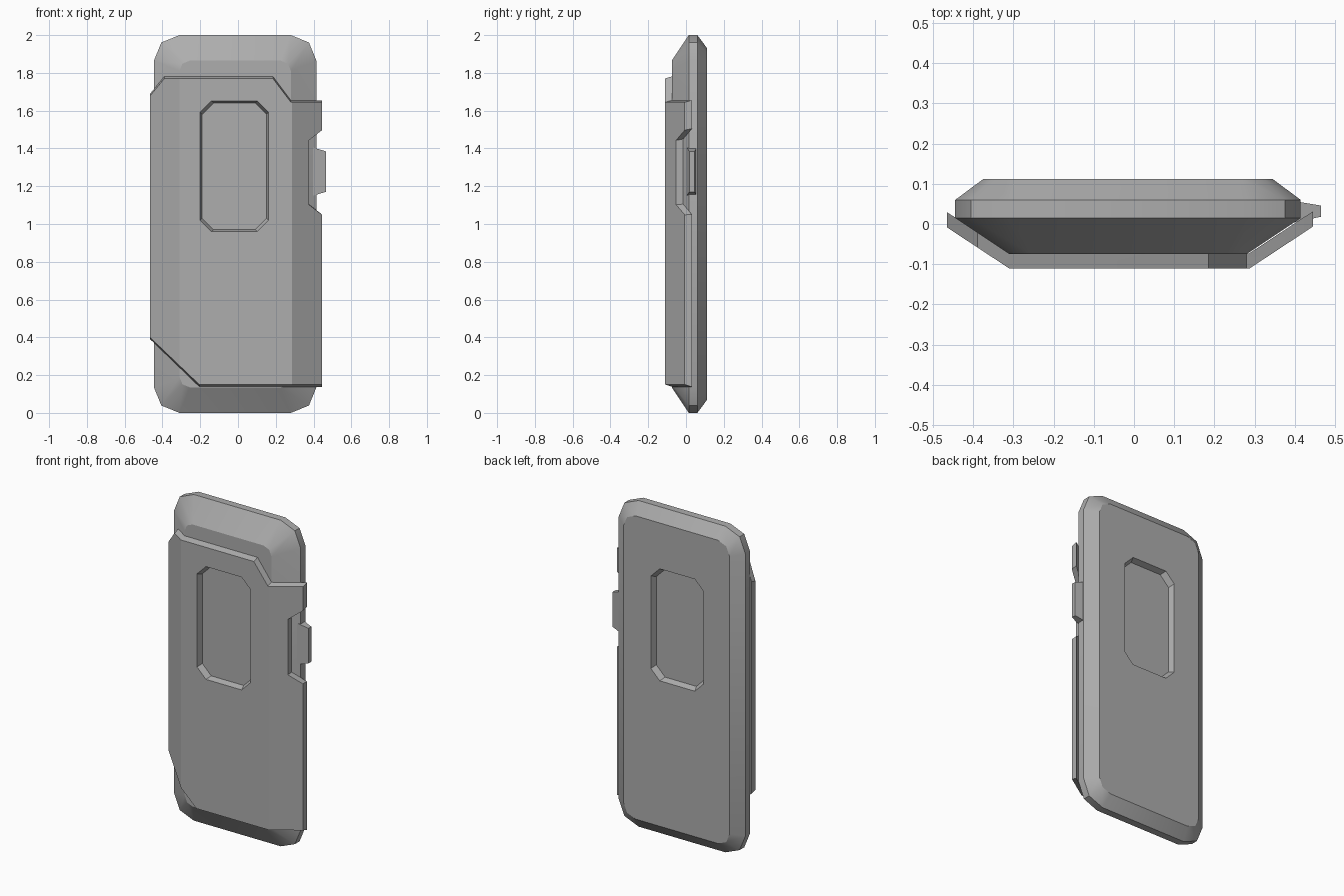
import bpy, bmesh
from mathutils import Vector
from math import radians

cube = bpy.data.objects.get("Cube")
if cube:
    bpy.data.objects.remove(cube, do_unlink=True)

grey = bpy.data.materials.new("panel grey")
grey.use_nodes = True
COLOUR = (0.42, 0.42, 0.42, 1)
grey.diffuse_color = COLOUR
grey.node_tree.nodes["Principled BSDF"].inputs["Base Color"].default_value = COLOUR


def make(name, bm):
    bmesh.ops.recalc_face_normals(bm, faces=bm.faces)
    mesh = bpy.data.meshes.new(name)
    bm.to_mesh(mesh)
    bm.free()
    mesh.materials.append(grey)
    ob = bpy.data.objects.new(name, mesh)
    bpy.context.collection.objects.link(ob)
    return ob


def loft(name, loops):
    """Join equal-length point loops and cap both ends."""
    bm = bmesh.new()
    rings = [[bm.verts.new(p) for p in loop] for loop in loops]
    n = len(rings[0])
    for a, b in zip(rings, rings[1:]):
        for i in range(n):
            j = (i + 1) % n
            bm.faces.new((a[i], a[j], b[j], b[i]))
    bm.faces.new(rings[0])
    bm.faces.new(rings[-1])
    return make(name, bm)


def corner_rect(x0, x1, z0, z1, r, y, rounded=False):
    """Rectangle in the xz plane with chamfered or two-step corners."""
    k = r * 0.29
    pts = []
    for x, z, sx, sz in ((x1, z1, -1, -1), (x0, z1, 1, -1), (x0, z0, 1, 1), (x1, z0, -1, 1)):
        corner = [(x, y, z + sz * r), (x + sx * r, y, z)]
        if rounded:
            corner.insert(1, (x + sx * k, y, z + sz * k))
        pts += corner if sx == sz else corner[::-1]
    return pts


def select_only(ob):
    bpy.ops.object.select_all(action='DESELECT')
    ob.select_set(True)
    bpy.context.view_layer.objects.active = ob


def cut(ob, cutter):
    mod = ob.modifiers.new("window cut", 'BOOLEAN')
    mod.operation = 'DIFFERENCE'
    mod.solver = 'EXACT'
    mod.object = cutter
    select_only(ob)
    bpy.ops.object.modifier_apply(modifier=mod.name)
    bpy.data.objects.remove(cutter, do_unlink=True)


def body_loop(inset, r, y):
    return corner_rect(-0.445 + inset, 0.415 - inset, inset, 2 - inset, r, y, True)


def window_loop(grow, y):
    return corner_rect(-0.185 - grow, 0.147 + grow, 0.975 - grow, 1.636 + grow, 0.06, y)


# Bevelled slab
door_body = loft("door_body", [
    body_loop(0.135, 0.055, -0.075), body_loop(0, 0.135, 0.015),
    body_loop(0, 0.135, 0.06), body_loop(0.07, 0.08, 0.112)])
cut(door_body, loft("back_cutter", [window_loop(0, 0.078), window_loop(0.026, 0.146)]))

# Front cover: flat outline folded back along two vertical creases
OUTLINE = [(-0.465, 1.69), (-0.39, 1.782), (0.185, 1.782), (0.28, 1.655), (0.445, 1.655),
           (0.445, 1.505), (0.375, 1.45), (0.375, 1.105), (0.445, 1.05), (0.445, 0.138),
           (-0.205, 0.138), (-0.465, 0.39)]
LEFT, RIGHT, FRONT, THICK = -0.31, 0.287, -0.111, 0.038
bm = bmesh.new()
bm.faces.new([bm.verts.new((x, 0, z)) for x, z in OUTLINE])
for crease in (LEFT, RIGHT):
    bmesh.ops.bisect_plane(bm, geom=bm.verts[:] + bm.edges[:] + bm.faces[:],
                           plane_co=(crease, 0, 0), plane_no=(1, 0, 0))
for v in bm.verts:
    v.co.y = FRONT + 0.66 * max(0, LEFT - v.co.x, v.co.x - RIGHT)
solid = bmesh.ops.extrude_face_region(bm, geom=bm.faces[:])
back = {g for g in solid["geom"] if isinstance(g, bmesh.types.BMVert)}
for v in bm.verts:
    if v in back:
        v.co.y += THICK
    else:
        v.co.z = 0.96 + (v.co.z - 0.96) * 0.985
front_cover = make("front_cover", bm)
cut(front_cover, loft("front_cutter", [window_loop(0.026, -0.147), window_loop(0, -0.06)]))

# Side latch in the notch of the cover
side_latch = loft("side_latch", [
    [(x, y0, z0), (x, y1, z0), (x, y1, z1), (x, y0, z1)]
    for x, y0, y1, z0, z1 in ((0.38, 0.0, 0.06, 1.145, 1.41), (0.465, 0.018, 0.046, 1.17, 1.385))])

for ob in (door_body, front_cover, side_latch):
    select_only(ob)
    bpy.ops.object.shade_smooth_by_angle(angle=radians(30))
